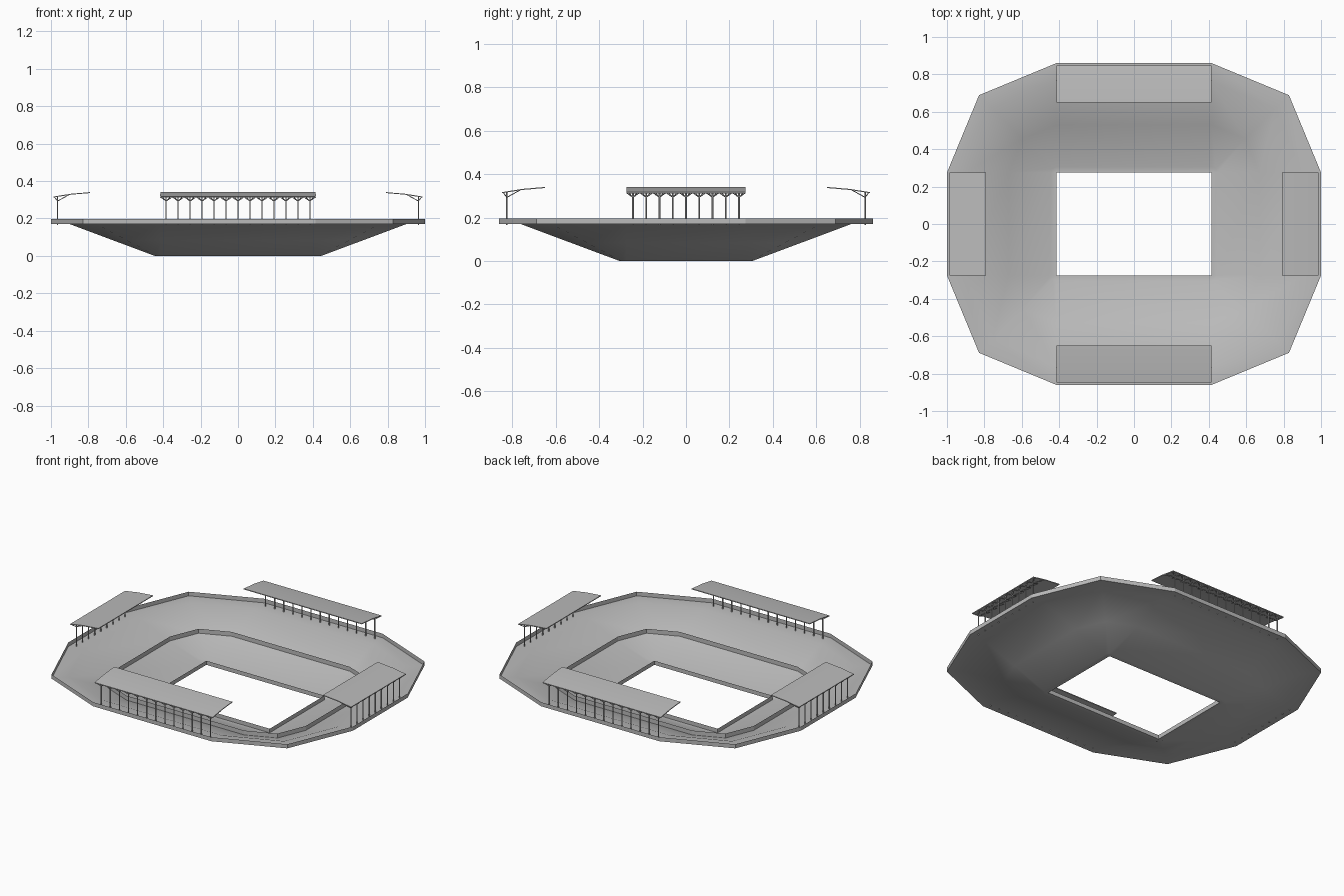
import bpy, bmesh, math
from mathutils import Vector

if "Cube" in bpy.data.objects:
    bpy.data.objects.remove(bpy.data.objects["Cube"])

HX, HY = 0.415, 0.275      # half size of the pitch opening

grey = bpy.data.materials.new("concrete grey")
grey.diffuse_color = (0.5, 0.5, 0.5, 1)
grey.use_nodes = True
grey.node_tree.nodes["Principled BSDF"].inputs["Base Color"].default_value = grey.diffuse_color


def finish(bm, name, smooth=False):
    bmesh.ops.remove_doubles(bm, verts=bm.verts, dist=1e-4)
    me = bpy.data.meshes.new(name)
    bm.to_mesh(me)
    bm.free()
    me.materials.append(grey)
    ob = bpy.data.objects.new(name, me)
    bpy.context.collection.objects.link(ob)
    if smooth:
        bpy.context.view_layer.objects.active = ob
        ob.select_set(True)
        bpy.ops.object.shade_smooth_by_angle(angle=math.radians(30))
        ob.select_set(False)
    return ob


def ring(offset, z):
    # pitch rectangle grown outward, each corner rounded with two segments
    pts = []
    for k, (sx, sy) in enumerate([(1, 1), (-1, 1), (-1, -1), (1, -1)]):
        for j in range(3):
            a = math.radians(90 * k + 45 * j)
            pts.append((sx * HX + offset * math.cos(a), sy * HY + offset * math.sin(a), z))
    return pts


def loft(name, profile, smooth=False):
    bm = bmesh.new()
    rings = [[bm.verts.new(p) for p in ring(d, z)] for d, z in profile]
    for a, b in zip(rings, rings[1:]):
        n = len(a)
        for i in range(n):
            j = (i + 1) % n
            pts = [a[i], a[j], b[j], b[i]]
            if (a[i].co - a[j].co).length < 1e-5:
                if (b[i].co - b[j].co).length < 1e-5:
                    continue
                pts = [a[i], b[j], b[i]]
            bm.faces.new(pts)
    bmesh.ops.remove_doubles(bm, verts=bm.verts, dist=1e-5)
    bmesh.ops.reverse_faces(bm, faces=[f for f in bm.faces if f.normal.z < -0.1])
    return finish(bm, name, smooth)


# seating bowl, with a flat walkway at the bottom and at the top
loft("seating_bowl", [(0, 0), (0.03, 0.0), (0.255, 0.084), (0.485, 0.17), (0.585, 0.17)], True)

# upright walls round the pitch, between the tiers and at the rim
loft("pitch_wall", [(0, 0), (0, 0.026)])
loft("tier_wall", [(0.255, 0.084), (0.255, 0.112)])
loft("rim_wall", [(0.585, 0.17), (0.585, 0.196)])


def rod(bm, p, q, r, sides=6):
    p, q = Vector(p), Vector(q)
    rot = (q - p).to_track_quat('Z', 'Y').to_matrix().to_4x4()
    rot.translation = (p + q) / 2
    bmesh.ops.create_cone(bm, cap_ends=True, segments=sides, radius1=r, radius2=r,
                          depth=(q - p).length, matrix=rot)


ROOF = [(0.572, 0.312), (0.48, 0.327), (0.375, 0.336)]   # underside: offset, height
THICK = 0.005

# four stands: roof, columns and braces
for k, side in enumerate(["front", "right", "back", "left"]):
    half, depth, count = (HX, HY, 13) if k % 2 == 0 else (HY, HX, 9)
    c, s = [(1, 0), (0, 1), (-1, 0), (0, -1)][k]

    def place(u, d, z):
        y = -(depth + d)
        return (u * c - y * s, u * s + y * c, z)

    # roof slab
    bm = bmesh.new()
    outline = ROOF + [(d, z + THICK) for d, z in reversed(ROOF)]
    ends = [[bm.verts.new(place(u, d, z)) for d, z in outline] for u in (-half, half)]
    n = len(outline)
    for i in range(n):
        j = (i + 1) % n
        bm.faces.new([ends[0][i], ends[0][j], ends[1][j], ends[1][i]])
    bm.faces.new(ends[0])
    bm.faces.new(ends[1])
    bmesh.ops.recalc_face_normals(bm, faces=bm.faces)
    finish(bm, side + "_roof", True)

    # columns with forked braces
    bm = bmesh.new()
    span = half - 0.031
    step = 2 * span / (count - 1)
    for i in range(count):
        u = -span + i * step
        rod(bm, place(u, 0.55, 0.166), place(u, 0.55, 0.317), 0.0035)
        for e in (-1, 1):
            v = u + e * step * 0.48
            rod(bm, place(u, 0.55, 0.293), place(v, 0.49, 0.326), 0.0022, 5)
            rod(bm, place(u, 0.55, 0.293), place(v, 0.565, 0.314), 0.0022, 5)
    finish(bm, side + "_columns")
